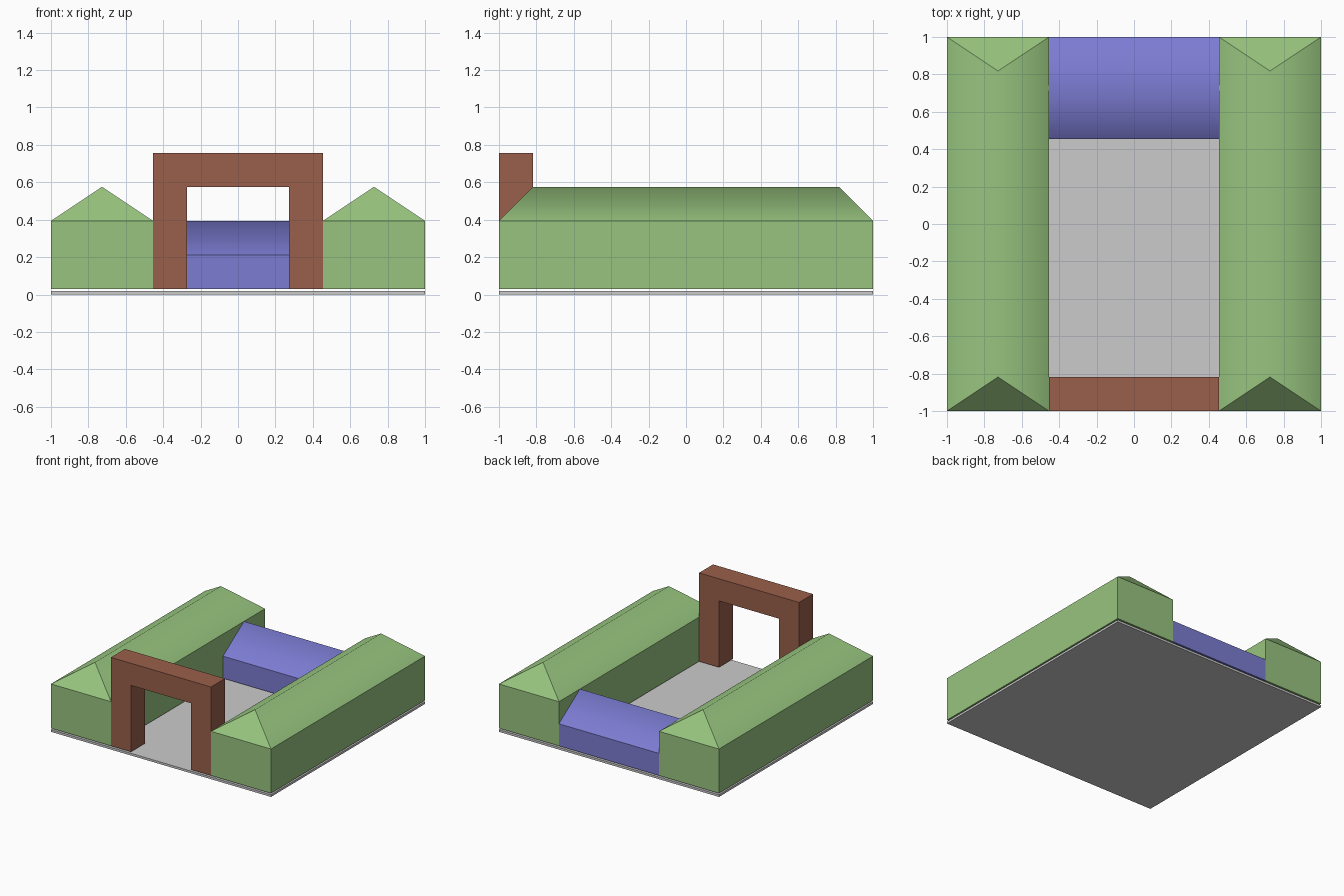
import bpy, bmesh
from math import pi
from mathutils import Matrix

if "Cube" in bpy.data.objects:
    bpy.data.objects.remove(bpy.data.objects["Cube"])

U = 2 / 11          # grid module of the design
FLOOR = 0.03        # underside of the blocks, just above the base plate


def material(name, color):
    m = bpy.data.materials.new(name)
    m.diffuse_color = (*color, 1)
    m.use_nodes = True
    m.node_tree.nodes["Principled BSDF"].inputs["Base Color"].default_value = m.diffuse_color
    return m


GREY = material("light grey", (0.60, 0.60, 0.60))
GREEN = material("leaf green", (0.31, 0.55, 0.21))
BROWN = material("brick brown", (0.32, 0.115, 0.07))
BLUE = material("violet blue", (0.20, 0.20, 0.65))


def finish(name, bm, mat):
    bmesh.ops.recalc_face_normals(bm, faces=bm.faces)
    me = bpy.data.meshes.new(name)
    bm.to_mesh(me)
    bm.free()
    me.materials.append(mat)
    ob = bpy.data.objects.new(name, me)
    bpy.context.collection.objects.link(ob)
    return ob


def roofed_block(name, mat, center, width, length, eave, ridge, hip, turn=0):
    """Block with a ridge along its length; hip is the ridge inset at each end."""
    bm = bmesh.new()
    w, l = width / 2, length / 2
    corners = [(-w, -l), (w, -l), (w, l), (-w, l)]
    low = [bm.verts.new((x, y, FLOOR)) for x, y in corners]
    top = [bm.verts.new((x, y, eave)) for x, y in corners]
    front = bm.verts.new((0, -l + hip, ridge))
    back = bm.verts.new((0, l - hip, ridge))
    bm.faces.new(low)
    for i in range(4):
        j = (i + 1) % 4
        bm.faces.new((low[i], low[j], top[j], top[i]))
    slopes = [bm.faces.new((top[1], top[2], back, front)),
              bm.faces.new((top[3], top[0], front, back))]
    bm.faces.new((top[0], top[1], front))
    bm.faces.new((top[2], top[3], back))
    # the two long slopes blend softly over the ridge, all else is crisp
    for f in slopes:
        f.smooth = True
    for e in bm.edges:
        e.smooth = set(e.verts) == {front, back}
    if hip == 0:    # plain gable: wall and triangle are one face
        ends = [bm.edges.get((top[0], top[1])), bm.edges.get((top[2], top[3]))]
        bmesh.ops.dissolve_edges(bm, edges=ends)
    bm.transform(Matrix.Translation((*center, 0)) @ Matrix.Rotation(turn, 4, 'Z'))
    return finish(name, bm, mat)


# base plate
bm = bmesh.new()
bmesh.ops.create_cube(bm, size=1)
bm.transform(Matrix.Translation((0, 0, 0.009)) @ Matrix.Diagonal((2, 2, 0.018, 1)))
finish("base_plate", bm, GREY)

# long side halls with hipped roofs
for side, label in ((-1, "left"), (1, "right")):
    roofed_block(label + "_hall", GREEN, (side * 4 * U, 0), 3 * U, 2,
                 FLOOR + 2 * U, FLOOR + 3 * U, U)

# lower rear hall with a gable roof running across
roofed_block("rear_hall", BLUE, (0, 4 * U), 3 * U, 5 * U,
             FLOOR + U, FLOOR + 2 * U, 0, pi / 2)

# front gateway: portal outline extruded in depth
outer, inner = 2.5 * U, 1.5 * U
head, lintel = FLOOR + 4 * U, FLOOR + 3 * U
half = [(inner, lintel), (inner, FLOOR), (outer, FLOOR), (outer, head)]
outline = half + [(-x, z) for x, z in reversed(half)]
bm = bmesh.new()
face = bm.faces.new([bm.verts.new((x, -1, z)) for x, z in outline])
new = bmesh.ops.extrude_face_region(bm, geom=[face])["geom"]
bmesh.ops.translate(bm, vec=(0, U, 0),
                    verts=[g for g in new if isinstance(g, bmesh.types.BMVert)])
finish("gateway", bm, BROWN)
